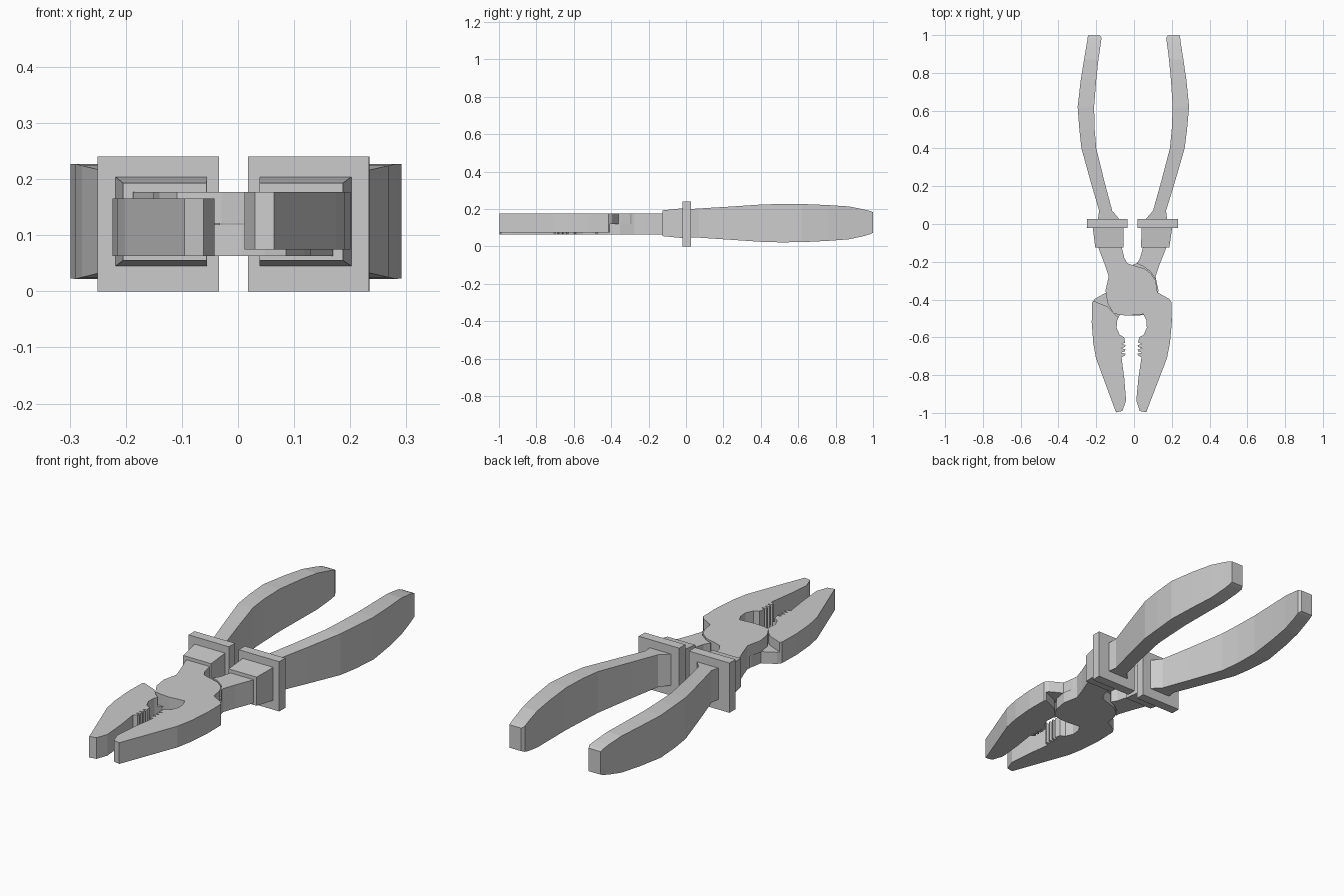
import bpy, bmesh
from mathutils import Matrix

if "Cube" in bpy.data.objects:
    bpy.data.objects.remove(bpy.data.objects["Cube"])

# The tool's centre line leans very slightly in plan
LEAN = Matrix(((1, 0.0075, 0, -0.008), (0, 1, 0, 0), (0, 0, 1, 0), (0, 0, 0, 1)))


def add_object(name, bm):
    bmesh.ops.recalc_face_normals(bm, faces=bm.faces[:])
    mesh = bpy.data.meshes.new(name)
    bm.to_mesh(mesh)
    bm.free()
    obj = bpy.data.objects.new(name, mesh)
    bpy.context.collection.objects.link(obj)
    return obj


def prism(name, outline, z0, z1):
    bm = bmesh.new()
    low = [bm.verts.new((x, y, z0)) for x, y in outline]
    high = [bm.verts.new((x, y, z1)) for x, y in outline]
    bm.faces.new(low)
    bm.faces.new(high)
    for i in range(len(low)):
        j = (i + 1) % len(low)
        bm.faces.new((low[i], low[j], high[j], high[i]))
    return add_object(name, bm)


def box_loft(name, stations):
    """Rectangular sections along y: (y, x0, x1, z0, z1)."""
    bm = bmesh.new()
    rings = [[bm.verts.new((x, y, z)) for x, z in ((x0, z0), (x1, z0), (x1, z1), (x0, z1))]
             for y, x0, x1, z0, z1 in stations]
    for a, b in zip(rings, rings[1:]):
        for i in range(4):
            j = (i + 1) % 4
            bm.faces.new((a[i], a[j], b[j], b[i]))
    bm.faces.new(rings[0])
    bm.faces.new(rings[-1])
    return add_object(name, bm)


def cut(obj, cutter):
    mod = obj.modifiers.new("cut", 'BOOLEAN')
    mod.operation = 'DIFFERENCE'
    mod.solver = 'EXACT'
    mod.object = cutter
    bpy.context.view_layer.objects.active = obj
    bpy.ops.object.modifier_apply(modifier=mod.name)
    bpy.data.objects.remove(cutter)


def copy_with(obj, name, matrix):
    new = bpy.data.objects.new(name, obj.data.copy())
    new.data.transform(matrix)
    if matrix.determinant() < 0:
        new.data.flip_normals()
    bpy.context.collection.objects.link(new)
    return new


# Steel lever: left neck, pivot disc, right jaw with gripping teeth
teeth = []
for k in range(3):
    y = -0.635 - 0.023 * k
    teeth += [(0.055, y), (0.032, y - 0.006), (0.035, y - 0.016)]
outline = [
    (-0.18, -0.10), (-0.178, -0.13), (-0.145, -0.215), (-0.124, -0.278), (-0.14, -0.352),
    (-0.129, -0.42), (-0.097, -0.474), (-0.06, -0.482), (-0.018, -0.485), (0.061, -0.477),
    (0.077, -0.51), (0.08, -0.55), (0.063, -0.587), (0.04, -0.60), (0.034, -0.628),
] + teeth + [
    (0.053, -0.705), (0.037, -0.82), (0.027, -0.935), (0.046, -0.99), (0.08, -0.997),
    (0.188, -0.71), (0.203, -0.63), (0.212, -0.52), (0.21, -0.415), (0.196, -0.396),
    (0.135, -0.362), (0.125, -0.30), (0.10, -0.262), (0.065, -0.236), (0.0, -0.217),
    (-0.025, -0.208), (-0.042, -0.18), (-0.062, -0.10),
]
lever = prism("upper_lever", outline, 0.064, 0.177)

# Half-lap recess under the pivot disc, and the thinner jaw
recess = [(0.02, -0.19), (-0.06, -0.225), (-0.10, -0.255), (-0.122, -0.29), (-0.18, -0.30),
          (-0.18, -0.52), (0.04, -0.52), (0.08, -0.487), (0.13, -0.437), (0.207, -0.405),
          (0.25, -0.39), (0.25, -0.19)]
cut(lever, prism("recess_cutter", recess, 0.0, 0.121))
cut(lever, prism("jaw_cutter", [(0, -0.39), (0, -1.1), (0.3, -1.1), (0.3, -0.39)], 0.0, 0.075))

# The other lever is the same part turned over about the long axis
turn_over = Matrix.Translation((0, 0, 0.24)) @ Matrix.Diagonal((-1, 1, -1, 1))
lower = copy_with(lever, "lower_lever", turn_over)

# Grip sleeve: collar, square guard, curved handle
grip = box_loft("right_grip", [
    (-0.125, 0.047, 0.196, 0.055, 0.193),
    (-0.02, 0.047, 0.21, 0.045, 0.204),
    (-0.02, 0.026, 0.242, 0.0, 0.24),
    (0.026, 0.026, 0.242, 0.0, 0.24),
    (0.026, 0.07, 0.183, 0.049, 0.2),
    (0.07, 0.108, 0.177, 0.047, 0.203),
    (0.22, 0.149, 0.222, 0.037, 0.212),
    (0.40, 0.195, 0.273, 0.025, 0.224),
    (0.50, 0.204, 0.285, 0.022, 0.227),
    (0.62, 0.208, 0.295, 0.023, 0.227),
    (0.76, 0.198, 0.28, 0.03, 0.221),
    (0.87, 0.187, 0.263, 0.038, 0.214),
    (0.95, 0.176, 0.25, 0.055, 0.198),
    (0.985, 0.171, 0.245, 0.066, 0.189),
    (0.999, 0.18, 0.243, 0.072, 0.183),
])
left = copy_with(grip, "left_grip", Matrix.Diagonal((-1, 1, 1, 1)))

for part in (lever, lower, grip, left):
    part.data.transform(LEAN)
